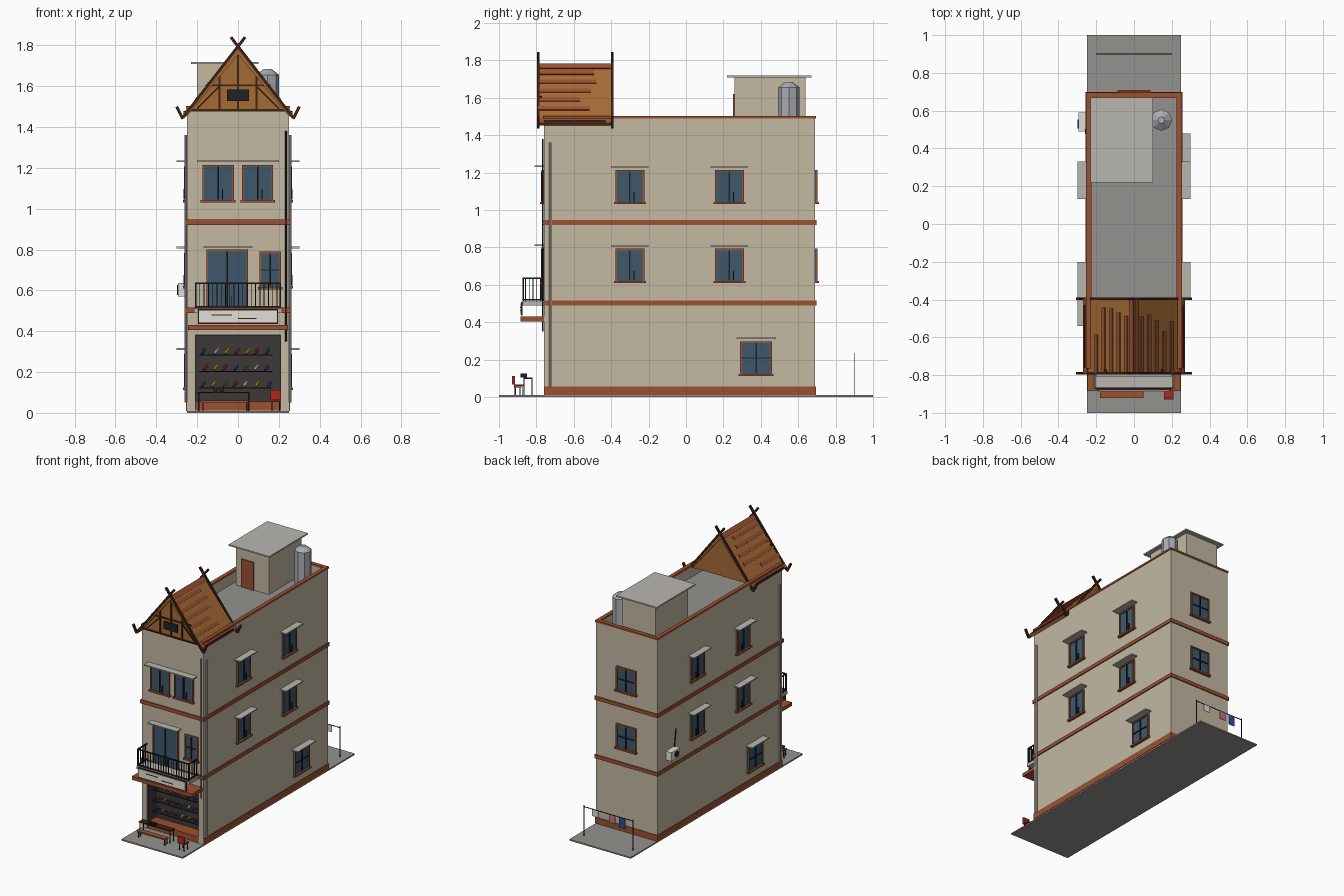
import bpy, bmesh, math, random
from mathutils import Vector, Matrix

if "Cube" in bpy.data.objects:
    bpy.data.objects.remove(bpy.data.objects["Cube"])
random.seed(4)

def mat(name, r, g, b):
    m = bpy.data.materials.new(name)
    m.diffuse_color = (*[c ** 2.2 for c in (r, g, b)], 1)
    m.use_nodes = True
    m.node_tree.nodes["Principled BSDF"].inputs["Base Color"].default_value = m.diffuse_color
    return m
WALL = mat("plaster", .76, .72, .63)
BRICK = mat("terracotta", .60, .32, .21)
WOOD = mat("dark_wood", .25, .15, .10)
TAN = mat("tan_timber", .64, .42, .22)
GLASS = mat("glass", .25, .35, .42)
DARK = mat("dark_metal", .15, .15, .16)
SHOP = mat("shop_dark", .25, .23, .23)
GREY = mat("concrete", .58, .57, .55)
LIGHT = mat("pale_concrete", .72, .71, .68)
STEEL = mat("tank_steel", .66, .67, .70)
WHITE = mat("white", .88, .87, .84)
RED = mat("red", .68, .18, .14)
BLUE = mat("blue", .20, .30, .60)
YELLOW = mat("yellow", .85, .68, .20)
GREEN = mat("green", .25, .50, .28)
PINK = mat("pink", .75, .45, .52)

def finish(name, bm, m):
    me = bpy.data.meshes.new(name)
    bmesh.ops.recalc_face_normals(bm, faces=bm.faces)
    bm.to_mesh(me)
    bm.free()
    me.materials.append(m)
    o = bpy.data.objects.new(name, me)
    bpy.context.collection.objects.link(o)
    return o

def boxes(name, m, *list_):
    """Boxes given as (x0, x1, y0, y1, z0, z1), joined in one object."""
    bm = bmesh.new()
    for x0, x1, y0, y1, z0, z1 in list_:
        M = Matrix.Translation(((x0 + x1) / 2, (y0 + y1) / 2, (z0 + z1) / 2))
        M = M @ Matrix.Diagonal((abs(x1 - x0), abs(y1 - y0), abs(z1 - z0), 1))
        bmesh.ops.create_cube(bm, size=1, matrix=M)
    return finish(name, bm, m)

def prism(name, m, pts, y0, y1):
    """Extrude an x-z outline along y."""
    bm = bmesh.new()
    f = bm.faces.new([bm.verts.new((x, y0, z)) for x, z in pts])
    r = bmesh.ops.extrude_face_region(bm, geom=[f])
    bmesh.ops.translate(bm, vec=(0, y1 - y0, 0), verts=[v for v in r["geom"] if isinstance(v, bmesh.types.BMVert)])
    return finish(name, bm, m)

def beams(name, m, w, segs, n=4):
    """Straight bars of n sides between point pairs."""
    bm = bmesh.new()
    for p, q in segs:
        p, q = Vector(p), Vector(q)
        d = q - p
        M = Matrix.Translation((p + q) / 2) @ d.to_track_quat('Z', 'Y').to_matrix().to_4x4()
        bmesh.ops.create_cone(bm, cap_ends=True, segments=n, radius1=w, radius2=w, depth=d.length,
                              matrix=M @ Matrix.Rotation(math.pi / 4, 4, 'Z'))
    return finish(name, bm, m)

def on_face(face, u0, u1, d0, d1, z0, z1):
    """Box on a wall: u along it, d outward."""
    return {"front": (u0, u1, -.76 - d1, -.76 - d0, z0, z1), "back": (u0, u1, .69 + d0, .69 + d1, z0, z1),
            "right": (.25 + d0, .25 + d1, u0, u1, z0, z1), "left": (-.25 - d1, -.25 - d0, u0, u1, z0, z1)}[face]

def window(face, u0, u1, z0, z1, sill=True, cross=False):
    B = lambda *a: on_face(face, *a)
    t, c = .009, (u0 + u1) / 2
    boxes(face + "_window_glass", GLASS, B(u0, u1, 0, .006, z0, z1))
    fr = [B(u0, u0 + t, 0, .013, z0, z1), B(u1 - t, u1, 0, .013, z0, z1), B(u0, u1, 0, .013, z1 - t, z1)]
    if sill:
        fr.append(B(u0 - .008, u1 + .008, 0, .02, z0 - .006, z0 + .006))
    boxes(face + "_window_frame", BRICK, *fr)
    bars = [B(c - .004, c + .004, 0, .014, z0 + t, z1 - t)]
    if cross:
        zc = (z0 + z1) / 2
        bars.append(B(u0 + t, u1 - t, 0, .013, zc - .003, zc + .003))
    else:
        bars.append(B(c + .02, c + .024, 0, .016, z0 + t, z0 + .06))
    boxes(face + "_window_bars", DARK, *bars)

def awning(face, u0, u1, z):
    boxes(face + "_window_awning", LIGHT, on_face(face, u0, u1, 0, .05, z - .004, z + .004))

# pavement and main block with shop recess and sunken roof terrace
boxes("pavement", GREY, (-.25, .25, -1, 1, 0, .01))
body = boxes("building_body", WALL, (-.25, .25, -.76, .69, .005, 1.495))
for i, b in enumerate([(-.21, .21, -.9, -.655, .011, .385), (-.228, .228, -.738, .668, 1.41, 1.6)]):
    cut = boxes("cutter", WALL, b)
    cut.hide_render = cut.hide_viewport = True
    md = body.modifiers.new("cut", 'BOOLEAN')
    md.object, md.operation, md.solver = cut, 'DIFFERENCE', 'EXACT'
boxes("terrace_floor", GREY, (-.228, .228, -.738, .668, 1.405, 1.414))
boxes("parapet_coping", BRICK, (-.255, -.226, -.765, .695, 1.49, 1.503), (.226, .255, -.765, .695, 1.49, 1.503),
      (-.255, .255, -.765, -.736, 1.49, 1.503), (-.255, .255, .666, .695, 1.49, 1.503))
for z in (.49, .92):
    boxes("floor_band", BRICK, (-.258, .258, -.768, .698, z, z + .026))
boxes("base_band", BRICK, (.25, .254, -.76, .694, .01, .055), (-.254, -.25, -.76, .694, .01, .055),
      (-.25, .25, .69, .694, .01, .055))

# windows and awnings
for face in ("right", "left"):
    for c in (-.30, .232):
        for z in (.615, 1.037):
            window(face, c - .077, c + .077, z, z + .178)
            awning(face, c - .1, c + .1, z + .195)
window("right", .29, .46, .118, .298, cross=True)
awning("right", .27, .48, .313)
window("left", -.525, -.355, .118, .298, cross=True)
awning("left", -.54, -.34, .313)
for z in (.615, 1.037):
    window("back", -.08, .08, z, z + .178, cross=True)
window("front", -.175, -.02, 1.037, 1.215)
window("front", .02, .172, 1.037, 1.215)
awning("front", -.2, .2, 1.233)
window("front", -.155, .05, .515, .80, sill=False)
window("front", .105, .21, .61, .79, cross=True)
awning("front", -.17, .07, .812)

# shop interior, shelves and shoes
boxes("shop_lining", SHOP, (-.21, .21, -.66, -.654, .011, .385), (-.212, -.206, -.755, -.655, .011, .385),
      (.206, .212, -.755, -.655, .011, .385), (-.21, .21, -.755, -.655, .38, .387))
boxes("shop_step", BRICK, (-.21, .21, -.755, -.66, .01, .055))
boxes("shop_shelves", DARK, *[(-.19, .17, -.72, -.66, z, z + .005) for z in (.12, .2, .28)])
cols = [BLUE, YELLOW, GREEN, RED, WHITE, YELLOW, BLUE, RED, WHITE]
for r, z in enumerate((.142, .222, .302)):
    for i in range(7):
        x = -.165 + i * .052 + random.uniform(-.008, .008)
        bm = bmesh.new()
        M = Matrix.Translation((x, -.70, z)) @ Matrix.Rotation(-.9, 4, 'Y') @ Matrix.Diagonal((.022, .016, .009, 1))
        bmesh.ops.create_icosphere(bm, subdivisions=1, radius=1, matrix=M)
        finish("shoe", bm, cols[(i * 2 + r * 3) % 9 if r else i])

# shop canopy, sign board and balcony
boxes("shop_canopy", BRICK, (-.245, .245, -.885, -.76, .405, .43))
boxes("sign_frame", WOOD, (-.197, .197, -.882, -.874, .435, .508))
boxes("sign_panel", WHITE, (-.19, .19, -.886, -.88, .442, .501))
boxes("sign_stripes", WOOD, (-.13, -.03, -.888, -.885, .477, .482), (0, .09, -.888, -.885, .46, .465))
boxes("balcony_slab", LIGHT, (-.215, .215, -.873, -.76, .488, .51))
rail = [(-.21, .21, -.873, -.865, z, z + .008) for z in (.515, .63)]
for s in (-.21, .203):
    rail += [(s, s + .007, -.87, -.76, z, z + .008) for z in (.515, .63)]
    rail += [(s, s + .007, -.873, -.866, .51, .638)]
    rail += [(s + .001, s + .005, -.86 + i * .02, -.856 + i * .02, .51, .632) for i in range(5)]
rail += [(-.21 + i * .021, -.206 + i * .021, -.871, -.867, .51, .632) for i in range(1, 20)]
boxes("balcony_railing", DARK, *rail)

# bench, table, chair on the pavement
boxes("bench_seat", BRICK, (-.18, .05, -.92, -.88, .05, .06))
boxes("bench_legs", WOOD, *[(x, x + .006, y, y + .006, .01, .05) for x in (-.175, .04) for y in (-.915, -.89)])
boxes("table_top", WOOD, (-.20, .06, -.87, -.82, .097, .103))
boxes("table_legs", DARK, *[(x, x + .006, y, y + .005, .01, .097) for x in (-.195, .05) for y in (-.868, -.827)])
boxes("table_shoes", DARK, (-.12, -.10, -.885, -.85, .103, .125), (-.09, -.07, -.885, -.85, .103, .125))
boxes("chair", RED, (.16, .21, -.92, -.87, .058, .066), (.16, .21, -.93, -.915, .066, .113))
boxes("chair_legs", DARK, *[(x, x + .005, y, y + .005, .01, .06) for x in (.163, .2) for y in (-.918, -.878)])

# drain pipes, cable and air conditioner
beams("drain_pipes", LIGHT, .007, [((s * .256, -.725, .05), (s * .256, -.725, 1.36)) for s in (-1, 1)], 8)
beams("front_cable", DARK, .004, [((.235, -.766, .35), (.235, -.766, 1.38))], 6)
boxes("air_conditioner", WHITE, (-.295, -.25, .49, .59, .57, .635))
beams("air_conditioner_fan", DARK, .024, [((-.294, .53, .602), (-.298, .53, .602))], 10)
beams("air_conditioner_pipe", DARK, .004, [((-.256, .50, .63), (-.256, .48, .76))], 6)

# stair house and water tank
boxes("stair_house", WALL, (-.20, .07, .26, .64, 1.41, 1.708))
boxes("stair_house_roof", LIGHT, (-.23, .10, .22, .67, 1.708, 1.718))
boxes("stair_door", BRICK, (-.15, -.05, .252, .26, 1.414, 1.62))
beams("water_tank", STEEL, .057, [((.145, .55, 1.41), (.145, .55, 1.655))], 8)
bm = bmesh.new()
bmesh.ops.create_cone(bm, cap_ends=True, segments=8, radius1=.057, radius2=.018, depth=.03,
                      matrix=Matrix.Translation((.145, .55, 1.67)) @ Matrix.Rotation(math.pi / 4, 4, 'Z'))
finish("water_tank_lid", bm, STEEL)

# front gable roof with tile courses
Y0, Y1 = -.79, -.395
prism("gable_roof", TAN, [(-.265, 1.462), (0, 1.78), (.265, 1.462), (.25, 1.452), (0, 1.755), (-.25, 1.452)], Y0, Y1)
for y in (-.775, -.425):
    prism("gable_panel", TAN, [(-.25, 1.475), (0, 1.77), (.25, 1.475)], y, y + .015)
S = lambda s, t, h: (s * (.265 * t + .7 * h), 1.78 - .318 * t + .7 * h)
for s in (-1, 1):
    for i, t in enumerate((0, .12, .27, .42, .57, .72, .92)):
        end = Y1 if i in (0, 6) else random.uniform(-.60, -.42)
        t2 = t + (.08 if i in (0, 6) else .06)
        prism("roof_tiles", BRICK, [S(s, t, 0), S(s, t, .006), S(s, t2, .006), S(s, t2, 0)], Y0, end)
beams("eave_beams", WOOD, .011, [((s * .258, -.76, 1.47), (s * .258, -.43, 1.47)) for s in (-1, 1)])

# barge boards with crossed horns and upturned ends, gable timbers
segs = []
for y in (Y0, Y1):
    for s in (-1, 1):
        segs += [((-s * .035, y, 1.84), (s * .27, y, 1.445)), ((s * .27, y, 1.44), (s * .30, y, 1.50))]
beams("barge_boards", WOOD, .010, segs)
boxes("gable_timbers", WOOD, (-.24, .24, -.782, -.77, 1.478, 1.487), (-.16, .16, -.782, -.77, 1.60, 1.609),
      *[(x - .005, x + .005, -.782, -.77, 1.48, z) for x, z in ((-.09, 1.66), (0, 1.76), (.09, 1.66))])
beams("gable_braces", WOOD, .005, [((s * .20, -.779, 1.49), (s * .09, -.779, 1.60)) for s in (-1, 1)])
boxes("gable_vent", DARK, (-.055, .055, -.788, -.77, 1.528, 1.583))

# washing line behind the house
beams("washing_poles", DARK, .003, [((x, .9, .01), (x, .9, .235)) for x in (-.2, .2)] + [((-.2, .9, .225), (.2, .9, .225))])
for x, z, m in ((.11, .175, WHITE), (-.03, .165, PINK), (-.11, .15, BLUE)):
    boxes("hanging_cloth", m, (x - .025, x + .025, .898, .902, z, .226))
